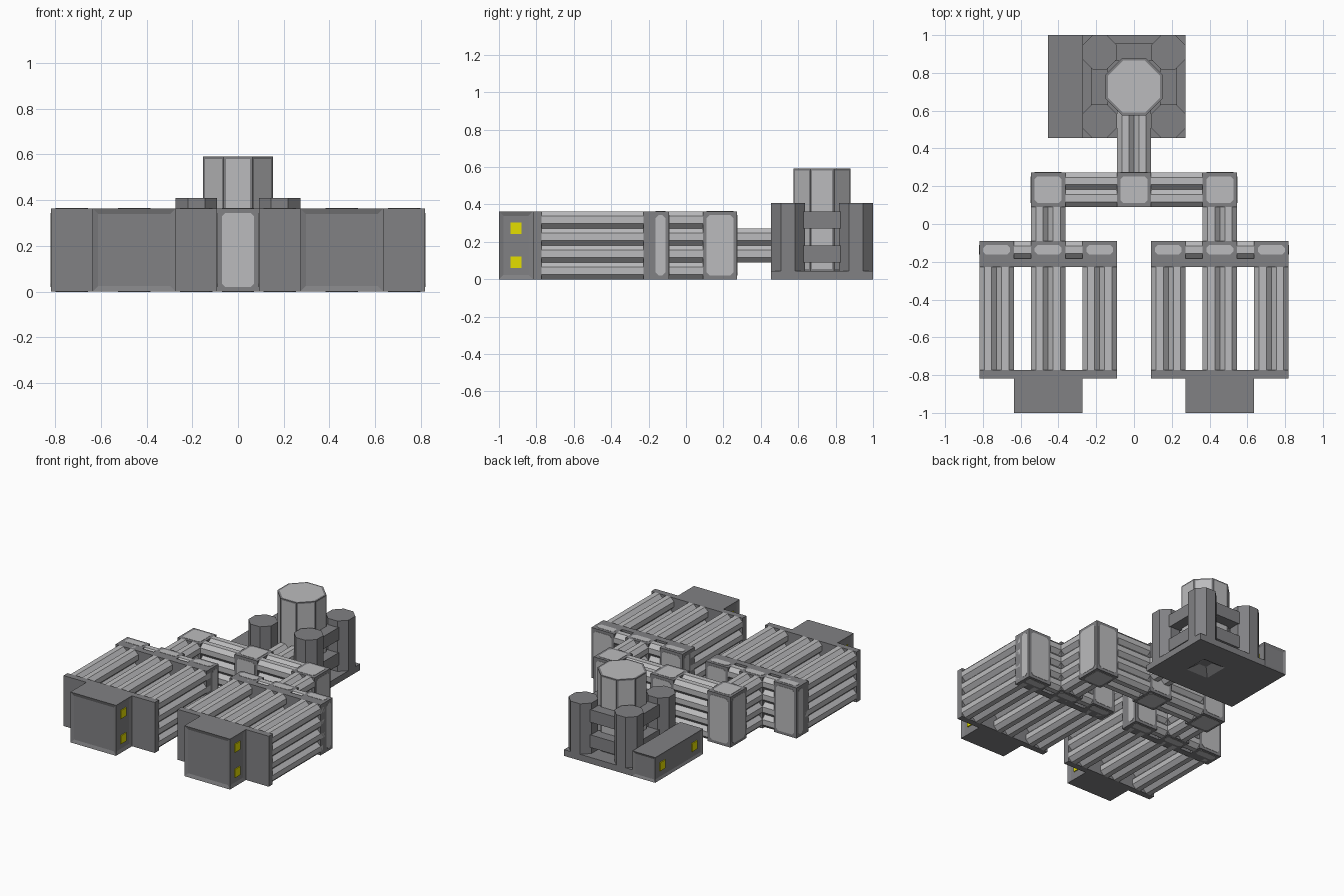
import bpy, bmesh, math
from mathutils import Matrix, Vector

if "Cube" in bpy.data.objects:
    bpy.data.objects.remove(bpy.data.objects["Cube"])

U = 1 / 11  # layout module: the model is 22 modules long


def material(name, rgb):
    m = bpy.data.materials.new(name)
    m.diffuse_color = (*rgb, 1)
    m.use_nodes = True
    m.node_tree.nodes["Principled BSDF"].inputs["Base Color"].default_value = m.diffuse_color
    return m


GREY = material("mid grey", (0.22, 0.22, 0.23))
LIGHT = material("light grey", (0.50, 0.50, 0.51))
YELLOW = material("yellow", (0.78, 0.74, 0.0))


def finish(bm, name, *mats):
    bmesh.ops.recalc_face_normals(bm, faces=bm.faces)
    me = bpy.data.meshes.new(name)
    bm.to_mesh(me)
    bm.free()
    for m in mats:
        me.materials.append(m)
    ob = bpy.data.objects.new(name, me)
    bpy.context.collection.objects.link(ob)
    return ob


def add_box(bm, lo, hi):
    """Box from corner lo to corner hi, in modules."""
    lo, hi = Vector(lo) * U, Vector(hi) * U
    mat = Matrix.Translation((lo + hi) / 2) @ Matrix.Diagonal((*(hi - lo), 1))
    bmesh.ops.create_cube(bm, size=1, matrix=mat)


def box(name, lo, hi, mat=GREY):
    bm = bmesh.new()
    add_box(bm, lo, hi)
    return finish(bm, name, mat)


def recessed_box(name, lo, hi, axes, inset):
    """Box whose faces along the given axes carry shallow recessed panels."""
    bm = bmesh.new()
    add_box(bm, lo, hi)
    bm.normal_update()
    faces = [f for f in bm.faces if any(abs(f.normal[a]) > 0.9 for a in axes)]
    bmesh.ops.inset_individual(bm, faces=faces, thickness=inset, depth=-0.008)
    return finish(bm, name, GREY)


def add_octagon(bm, centre, length, apothem, axis=2):
    """Eight-sided prism along an axis, flat sides facing the other axes."""
    turn = {0: Matrix.Rotation(math.pi / 2, 4, 'Y'),
            1: Matrix.Rotation(math.pi / 2, 4, 'X'), 2: Matrix()}[axis]
    r = apothem / math.cos(math.pi / 8)
    mat = Matrix.Translation(centre) @ turn @ Matrix.Rotation(math.pi / 8, 4, 'Z')
    bmesh.ops.create_cone(bm, cap_ends=True, segments=8, radius1=r, radius2=r,
                          depth=length, matrix=mat)


def tubes(name, lo, hi, axis):
    """Fill a block with one-module octagonal tubes running along an axis."""
    bm = bmesh.new()
    p, q = [a for a in range(3) if a != axis]
    for i in range(round(hi[p] - lo[p])):
        for j in range(round(hi[q] - lo[q])):
            c = [0, 0, 0]
            c[axis] = (lo[axis] + hi[axis]) / 2
            c[p], c[q] = lo[p] + i + 0.5, lo[q] + j + 0.5
            add_octagon(bm, Vector(c) * U, (hi[axis] - lo[axis]) * U, U / 2, axis)
    return finish(bm, name, LIGHT)


def junction(name, lo, hi):
    """Grey box with a thin, corner-cut light panel on each face."""
    box(name, lo, hi)
    bm = bmesh.new()
    lo, hi = Vector(lo) * U, Vector(hi) * U
    mid, half = (lo + hi) / 2, (hi - lo) / 2
    for axis in range(3):
        p, q = [a for a in range(3) if a != axis]
        a, b, c = half[p] - 0.02, half[q] - 0.02, 0.015
        ring = [(a, b - c), (a - c, b), (c - a, b), (-a, b - c),
                (-a, c - b), (c - a, -b), (a - c, -b), (a, c - b)]
        for s in (-1, 1):
            loops = []
            for d in (-0.002, 0.002):
                vs = []
                for x, y in ring:
                    v = mid.copy()
                    v[p] += x
                    v[q] += y
                    v[axis] += s * (half[axis] + d)
                    vs.append(bm.verts.new(v))
                bm.faces.new(vs)
                loops.append(vs)
            for i in range(8):
                k = (i + 1) % 8
                bm.faces.new((loops[0][i], loops[0][k], loops[1][k], loops[1][i]))
    finish(bm, name + "_panels", LIGHT)


def lights(name, x_lo, x_hi, spots):
    """Square yellow lamps on both x sides, at (y, z) spots."""
    bm = bmesh.new()
    for x in (x_lo + 0.06, x_hi - 0.06):
        for y, z in spots:
            add_box(bm, (x - 0.05, y - 0.33, z - 0.33), (x + 0.05, y + 0.33, z + 0.33))
    finish(bm, name, YELLOW)


# Two tube banks with their end plates, collectors and feeder boxes
for side, cx in (("left", -5), ("right", 5)):
    box(side + "_front_plate", (cx - 4, -9, 0), (cx + 4, -8.5, 4))
    box(side + "_rear_plate", (cx - 4, -2.5, 0), (cx + 4, -2, 4))
    recessed_box(side + "_feeder", (cx - 2, -11, 0), (cx + 2, -9, 4), (0, 1), 0.034)
    lights(side + "_feeder_lights", cx - 2, cx + 2, ((-10, 1), (-10, 3)))
    for n, dx in enumerate((-3, 0, 3)):
        x = cx + dx
        tubes(f"{side}_bank_tubes_{n}", (x - 1, -8.5, 0), (x + 1, -2, 4), 1)
        junction(f"{side}_collector_{n}", (x - 1, -2, 0), (x + 1, -1, 4))
    for n, x in enumerate((cx - 2, cx + 1)):
        tubes(f"{side}_collector_link_{n}", (x, -2, 0), (x + 1, -1, 4), 0)
    # Link from the collector to the cross pipe
    tubes(side + "_connecting_tubes", (cx - 1, -1, 0), (cx + 1, 1, 4), 1)
    junction(side + "_elbow", (cx - 1, 1, 0), (cx + 1, 3, 4))
    x = -4 if cx < 0 else 1
    tubes(side + "_cross_tubes", (x, 1, 0), (x + 3, 3, 4), 0)

# Central junction and the pipe to the tower
junction("centre_junction", (-1, 1, 0), (1, 3, 4))
tubes("tower_tubes", (-1, 3, 1), (1, 7, 3), 1)

# Tower base with a tapered recess underneath
base = box("tower_base", (-3, 5, 0), (3, 11, 0.5))
bm = bmesh.new()
bmesh.ops.create_cone(bm, cap_ends=True, segments=4, radius1=U * 1.414,
                      radius2=U * 0.5, depth=0.04,
                      matrix=Matrix.Translation((0, 8 * U, 0.018))
                      @ Matrix.Rotation(math.pi / 4, 4, 'Z'))
cutter = finish(bm, "recess_cutter", GREY)
cutter.hide_render = True
cutter.hide_viewport = True
cut = base.modifiers.new("recess", 'BOOLEAN')
cut.object = cutter
cut.operation = 'DIFFERENCE'

# Control box beside the tower
recessed_box("control_box", (-5, 5, 0), (-3, 11, 2), (0, 1), 0.025)
lights("control_box_lights", -5, -3, ((6, 1), (10, 1)))

# Corner pillars and the braces between them
bm = bmesh.new()
for x in (-2, 2):
    for y in (6, 10):
        add_octagon(bm, Vector((x, y, 2.5)) * U, 4 * U, U)
finish(bm, "corner_pillars", GREY)
bm = bmesh.new()
for z in (1, 3):
    for x in (-2, 2):
        add_box(bm, (x - 0.5, 6.5, z), (x + 0.5, 9.5, z + 1))
    add_box(bm, (-1.5, 9.5, z), (1.5, 10.5, z + 1))
finish(bm, "pillar_braces", GREY)

# Octagonal tower with light panels inset in every face
bm = bmesh.new()
add_octagon(bm, Vector((0, 8, 3.5)) * U, 6 * U, 0.152)
bm.normal_update()
panels = list(bm.faces)
bmesh.ops.inset_individual(bm, faces=panels, thickness=0.015, depth=0)
for f in panels:
    f.material_index = 1
finish(bm, "tower", GREY, LIGHT)
